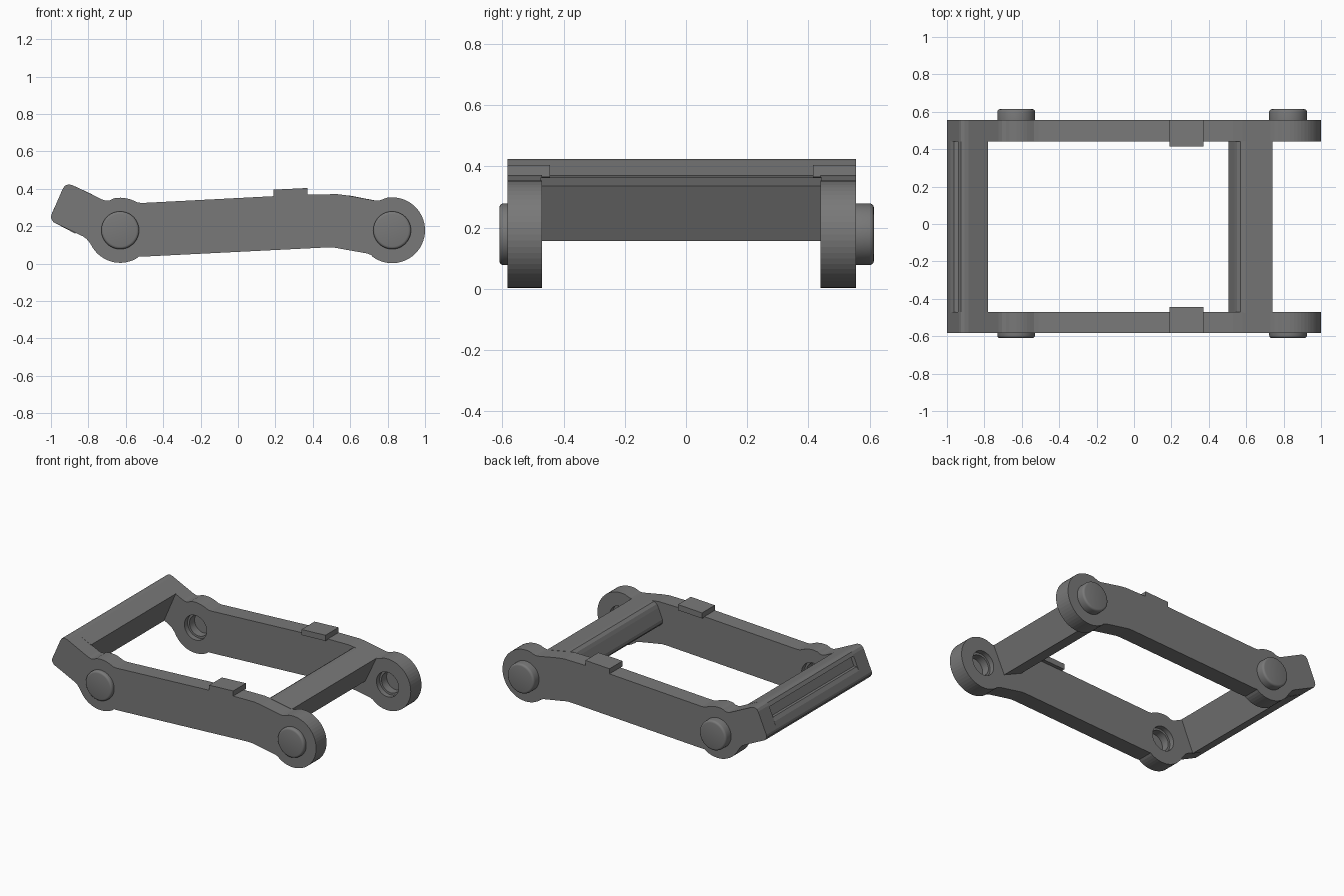
import bpy, bmesh
from math import cos, sin, radians, pi
from mathutils import Matrix

if "Cube" in bpy.data.objects:
    bpy.data.objects.remove(bpy.data.objects["Cube"])

PIVOTS = [(-0.63, 0.178), (0.824, 0.178)]
# (name, inner face y, outer face y, pin end y)
SIDES = [("front", -0.47, -0.583, -0.61), ("back", 0.44, 0.556, 0.614)]

GREY = bpy.data.materials.new("dark_grey")
GREY.diffuse_color = (0.19, 0.19, 0.19, 1)
GREY.use_nodes = True
GREY.node_tree.nodes["Principled BSDF"].inputs["Base Color"].default_value = GREY.diffuse_color


def arc(cx, cz, r, a0, a1, n):
    return [(cx + r * cos(radians(a0 + (a1 - a0) * i / n)),
             cz + r * sin(radians(a0 + (a1 - a0) * i / n))) for i in range(n + 1)]


def add(name, bm):
    bmesh.ops.recalc_face_normals(bm, faces=bm.faces)
    mesh = bpy.data.meshes.new(name)
    bm.to_mesh(mesh)
    bm.free()
    mesh.materials.append(GREY)
    ob = bpy.data.objects.new(name, mesh)
    bpy.context.collection.objects.link(ob)
    return ob


def extrude(name, pts, y0, y1):
    bm = bmesh.new()
    f = bm.faces.new([bm.verts.new((x, y0, z)) for x, z in pts])
    r = bmesh.ops.extrude_face_region(bm, geom=[f], use_keep_orig=True)
    moved = [v for v in r["geom"] if isinstance(v, bmesh.types.BMVert)]
    bmesh.ops.translate(bm, verts=moved, vec=(0, y1 - y0, 0))
    return add(name, bm)


def disc(name, x, z, r, y0, y1, bevel=0.0):
    bm = bmesh.new()
    m = Matrix.Translation((x, (y0 + y1) / 2, z)) @ Matrix.Rotation(pi / 2, 4, 'X')
    bmesh.ops.create_cone(bm, cap_ends=True, segments=48, radius1=r, radius2=r,
                          depth=abs(y1 - y0), matrix=m)
    if bevel:
        rim = [e for e in bm.edges if all(abs(v.co.y - y1) < 1e-4 for v in e.verts)]
        bmesh.ops.bevel(bm, geom=rim, offset=bevel, segments=3, profile=0.5, affect='EDGES')
    return add(name, bm)


def select(ob):
    bpy.ops.object.select_all(action='DESELECT')
    ob.select_set(True)
    bpy.context.view_layer.objects.active = ob


# Side arm outline: tilted tail, two round bosses, bent beam
arm = ([(-0.925, 0.417), (-0.936, 0.402), (-0.998, 0.26), (-1.0, 0.243), (-0.988, 0.222)]
       + [(-0.83, 0.146), (-0.81, 0.132), (-0.796, 0.115)]
       + arc(-0.63, 0.178, 0.174, 206, 300, 14)
       + [(-0.53, 0.038), (-0.51, 0.037), (0.47, 0.086), (0.51, 0.086),
          (0.69, 0.054), (0.715, 0.044)]
       + arc(0.824, 0.178, 0.176, 233, 460, 34)
       + [(0.77, 0.342), (0.75, 0.336), (0.73, 0.337), (0.58, 0.365), (0.53, 0.371),
          (0.36, 0.369), (-0.51, 0.324), (-0.535, 0.326)]
       + arc(-0.63, 0.178, 0.174, 64, 102, 6)
       + [(-0.685, 0.338), (-0.705, 0.336), (-0.725, 0.342), (-0.885, 0.419), (-0.905, 0.424)])

for name, yi, yo, yp in SIDES:
    s = 1 if yo > 0 else -1
    side = extrude(f"{name}_side_arm", arm, yi, yo)
    for x, z in PIVOTS:
        end = "left" if x < 0 else "right"
        # Stepped blind socket on the inner face
        for r, d in ((0.084, 0.035), (0.07, 0.09)):
            cut = disc("socket_cutter", x, z, r, yi - s * 0.05, yi + s * d)
            mod = side.modifiers.new("socket", 'BOOLEAN')
            mod.operation, mod.solver, mod.object = 'DIFFERENCE', 'EXACT', cut
            select(side)
            bpy.ops.object.modifier_apply(modifier=mod.name)
            bpy.data.objects.remove(cut)
        # Round pin head on the outer face
        pin = disc(f"{name}_{end}_pin", x, z, 0.101, yo - s * 0.005, yp, 0.014)
        select(pin)
        bpy.ops.object.shade_smooth_by_angle(angle=radians(35))
    # Small tab on top, overhanging inward
    extrude(f"{name}_top_tab", [(0.19, 0.357), (0.372, 0.365), (0.372, 0.404), (0.19, 0.395)],
            yi - s * 0.025, yo)

# Tail crossbar with a recess along its end face and a rounded lower lip
tail = [(-0.78, 0.37), (-0.885, 0.419), (-0.905, 0.424), (-0.925, 0.417), (-0.94, 0.394),
        (-0.918, 0.384), (-0.942, 0.325), (-0.962, 0.326), (-0.98, 0.303), (-0.998, 0.26),
        (-1.0, 0.243), (-0.988, 0.222), (-0.87, 0.16)]
# Slanted crossbar near the right pivots, tilted like the tail
bar = [(0.74, 0.336), (0.595, 0.364), (0.57, 0.364), (0.55, 0.35), (0.538, 0.328),
       (0.508, 0.255), (0.505, 0.235), (0.517, 0.218), (0.655, 0.156)]
for name, outline in (("tail_crossbar", tail), ("slanted_crossbar", bar)):
    extrude(name, outline, -0.475, 0.445)
